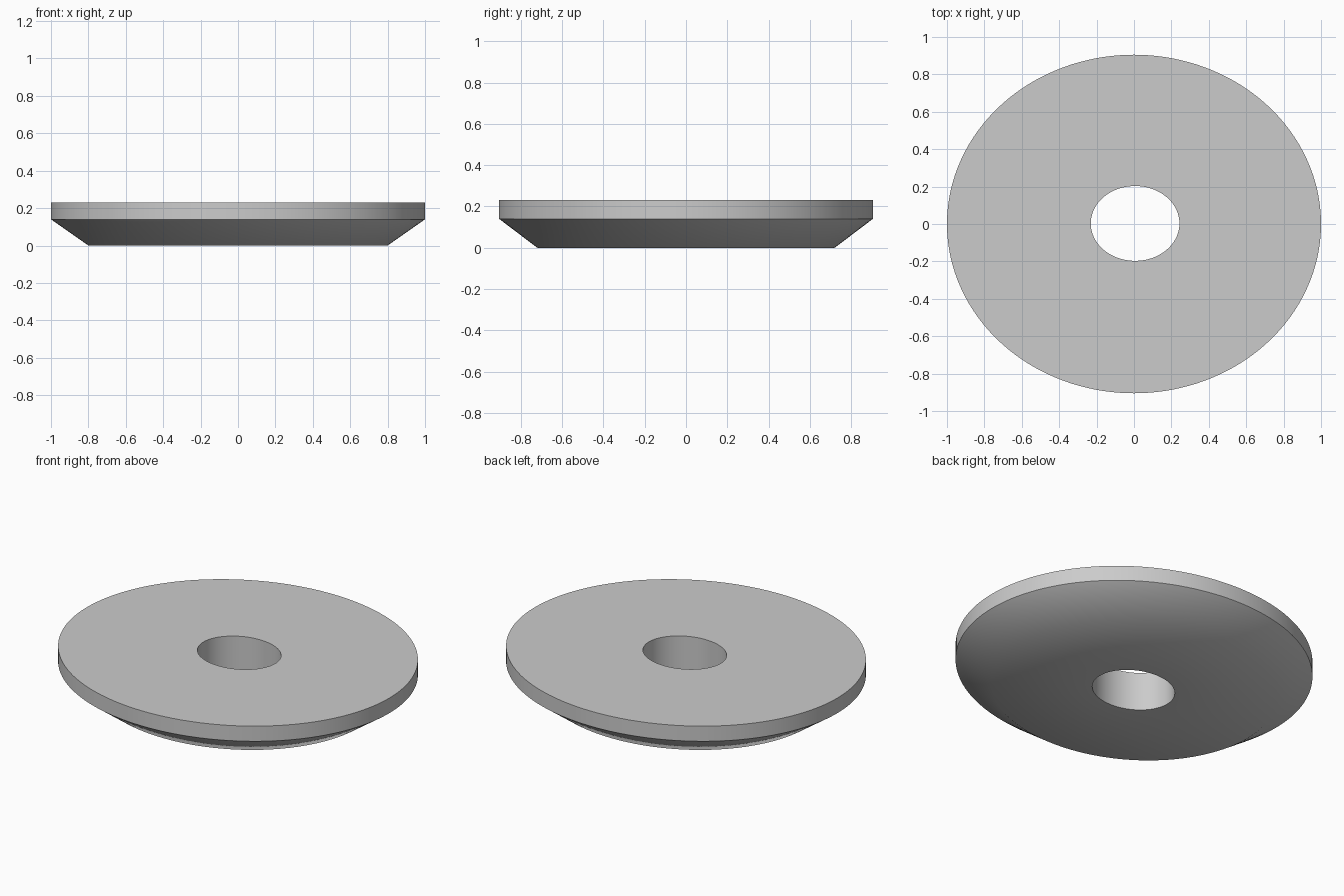
import bpy
import bmesh
import math

SEGMENTS = 128

cube = bpy.data.objects.get("Cube")
if cube:
    bpy.data.objects.remove(cube, do_unlink=True)


def oval_ring(bm, rx, ry, z, cx=0.0, cy=0.0):
    """Add one horizontal ellipse of vertices."""
    angles = [2 * math.pi * i / SEGMENTS for i in range(SEGMENTS)]
    return [bm.verts.new((cx + rx * math.cos(a), cy + ry * math.sin(a), z))
            for a in angles]


def bridge(bm, lower, upper):
    """Join two rings with a band of quads."""
    for i in range(SEGMENTS):
        j = (i + 1) % SEGMENTS
        bm.faces.new((lower[i], lower[j], upper[j], upper[i]))


bm = bmesh.new()
base, rim, top = 0.0, 0.14, 0.23
hole = dict(rx=0.237, ry=0.2, cx=0.006, cy=0.003)

# Cross-section: hole, chamfered underside, upright rim, flat top
rings = [
    oval_ring(bm, z=base, **hole),
    oval_ring(bm, 0.8, 0.72, base),
    oval_ring(bm, 1.0, 0.905, rim),
    oval_ring(bm, 1.0, 0.905, top),
    oval_ring(bm, z=top, **hole),
]
for k, ring in enumerate(rings):
    bridge(bm, ring, rings[(k + 1) % len(rings)])
bmesh.ops.recalc_face_normals(bm, faces=bm.faces)

mesh = bpy.data.meshes.new("oval_disc")
bm.to_mesh(mesh)
bm.free()
disc = bpy.data.objects.new("oval_disc", mesh)
bpy.context.collection.objects.link(disc)

# Soft underside chamfer, crisp rim and hole edges
bpy.ops.object.select_all(action="DESELECT")
disc.select_set(True)
bpy.context.view_layer.objects.active = disc
bpy.ops.object.shade_smooth_by_angle(angle=math.radians(45))
